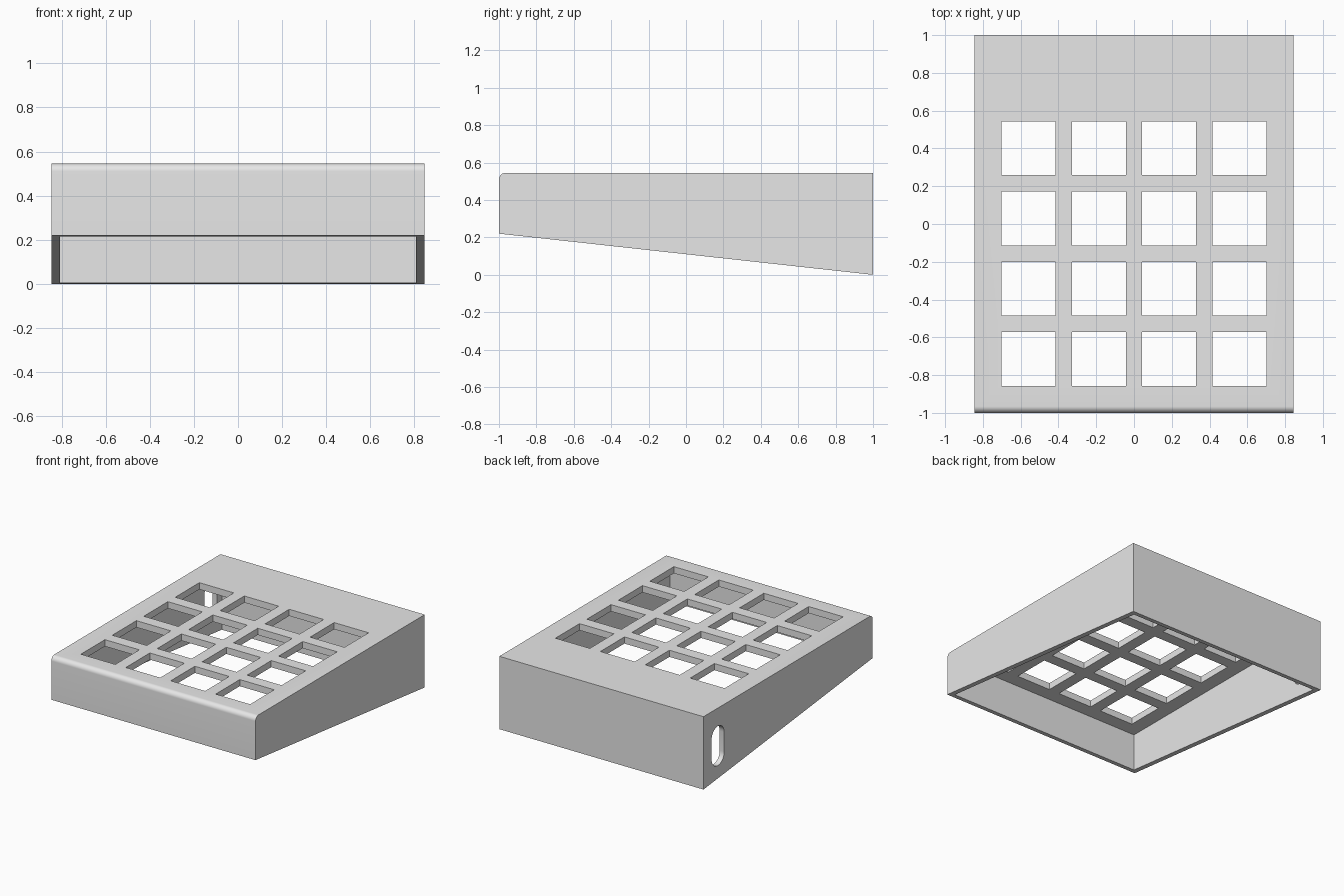
import bpy, bmesh, math

if "Cube" in bpy.data.objects:
    bpy.data.objects.remove(bpy.data.objects["Cube"], do_unlink=True)

HALF_W, WALL, TOP, PLATE = 0.845, 0.037, 0.545, 0.05
FRONT_BOTTOM = 0.22
EDGE_R = 0.035
HOLE, PITCH, GRID_Y = 0.285, 0.372, -0.157

grey = bpy.data.materials.new("plain_grey")
grey.use_nodes = True
colour = (0.8, 0.8, 0.8, 1)
grey.diffuse_color = colour
grey.node_tree.nodes["Principled BSDF"].inputs["Base Color"].default_value = colour


def make_object(name, bm):
    bmesh.ops.recalc_face_normals(bm, faces=bm.faces)
    mesh = bpy.data.meshes.new(name)
    bm.to_mesh(mesh)
    bm.free()
    mesh.materials.append(grey)
    obj = bpy.data.objects.new(name, mesh)
    bpy.context.collection.objects.link(obj)
    return obj


def prism(name, profile, x0, x1):
    """Extrude a (y, z) profile along x."""
    bm = bmesh.new()
    face = bm.faces.new([bm.verts.new((x0, y, z)) for y, z in profile])
    ext = bmesh.ops.extrude_face_region(bm, geom=[face])
    verts = [v for v in ext["geom"] if isinstance(v, bmesh.types.BMVert)]
    bmesh.ops.translate(bm, verts=verts, vec=(x1 - x0, 0, 0))
    return make_object(name, bm)


def arc(cy, cz, r, start, end, steps):
    angles = [math.radians(start + (end - start) * i / steps) for i in range(steps + 1)]
    return [(cy + r * math.cos(a), cz + r * math.sin(a)) for a in angles]


# Wedge-shaped outer case with a rounded front top edge
rounded = arc(-1 + EDGE_R, TOP - EDGE_R, EDGE_R, 90, 180, 10)
case = prism("keypad_case", [(-1, FRONT_BOTTOM), (1, 0), (1, TOP)] + rounded,
             -HALF_W, HALF_W)

# Hollow interior, open underneath
inner, ceiling = 1 - WALL, TOP - PLATE
cavity = prism("cavity_cutter",
               [(-inner, -0.5), (inner, -0.5), (inner, ceiling), (-inner, ceiling)],
               -HALF_W + WALL, HALF_W - WALL)

# Grid of square key openings
bm = bmesh.new()
for col in range(4):
    for row in range(4):
        cube = bmesh.ops.create_cube(bm, size=HOLE)
        bmesh.ops.translate(bm, verts=cube["verts"],
                            vec=((col - 1.5) * PITCH, GRID_Y + (row - 1.5) * PITCH, TOP))
keys = make_object("key_opening_cutter", bm)

# Upright round-ended cable slot in one side wall
slot_r, slot_y = 0.075, 0.83
slot = prism("cable_slot_cutter",
             arc(slot_y, 0.335, slot_r, 0, 180, 16) + arc(slot_y, 0.19, slot_r, 180, 360, 16),
             -HALF_W - 0.1, -HALF_W + 0.1)

# Cut everything out of the case
bpy.ops.object.select_all(action="DESELECT")
bpy.context.view_layer.objects.active = case
case.select_set(True)
for cutter in (cavity, keys, slot):
    mod = case.modifiers.new(cutter.name, "BOOLEAN")
    mod.operation = "DIFFERENCE"
    mod.solver = "EXACT"
    mod.object = cutter
    bpy.ops.object.modifier_apply(modifier=mod.name)
    bpy.data.objects.remove(cutter, do_unlink=True)

bpy.ops.object.shade_smooth_by_angle(angle=math.radians(30))
